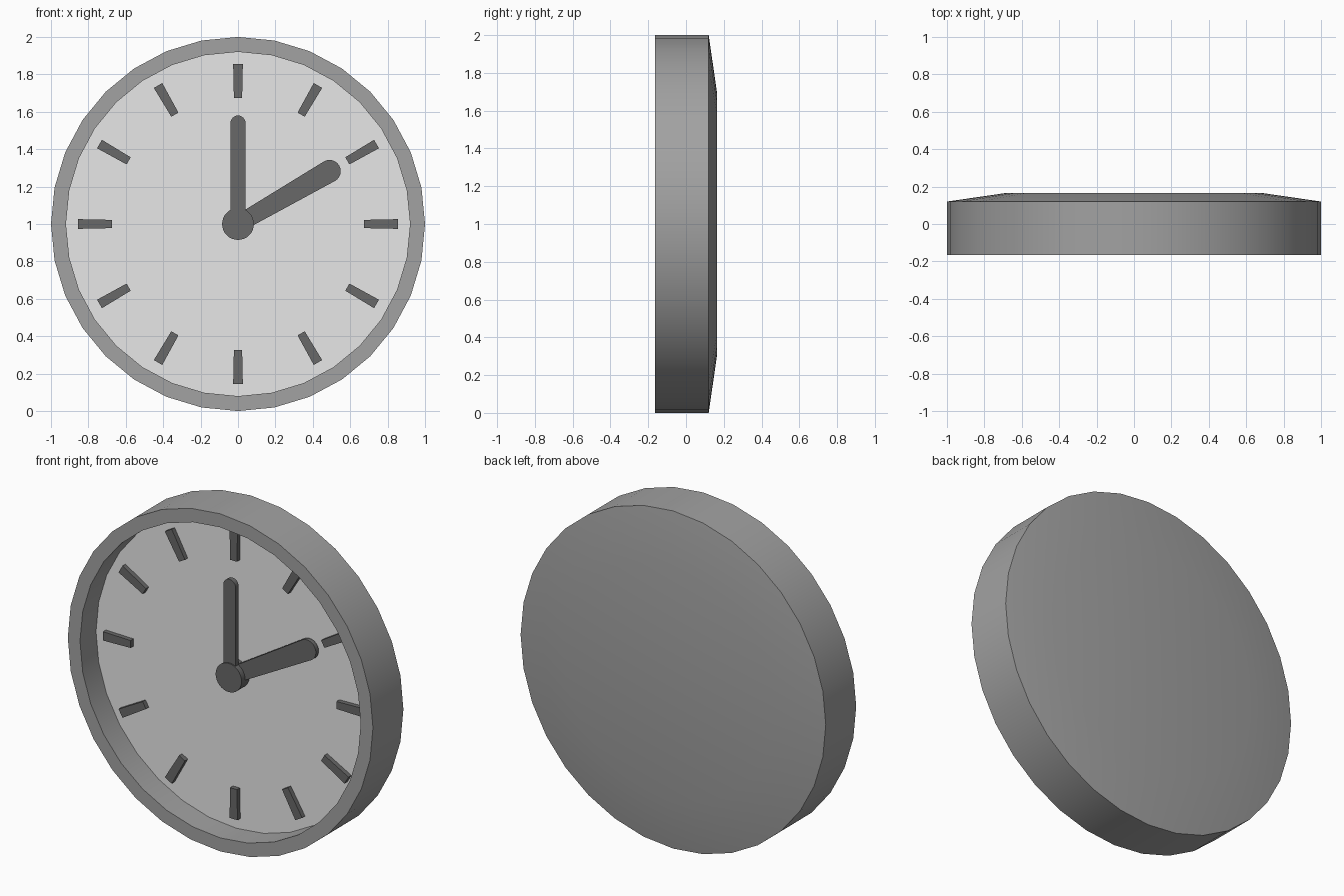
import bpy, bmesh, math

if "Cube" in bpy.data.objects:
    bpy.data.objects.remove(bpy.data.objects["Cube"])

def material(name, v):
    m = bpy.data.materials.new(name)
    m.diffuse_color = (v, v, v, 1)
    m.use_nodes = True
    m.node_tree.nodes["Principled BSDF"].inputs["Base Color"].default_value = m.diffuse_color
    return m

CASE = material("case grey", 0.36)
DIAL = material("dial pale grey", 0.80)
DARK = material("marker dark grey", 0.138)
CENTRE = 1.0  # height of the clock centre

def ring(r, n=32):
    return [(r * math.sin(2 * math.pi * i / n), r * math.cos(2 * math.pi * i / n)) for i in range(n)]

def loft(name, sections, mats):
    """Skin (outline, y) sections in order and cap both ends; the first cap uses the last material."""
    bm = bmesh.new()
    loops = [[bm.verts.new((x, y, z + CENTRE)) for x, z in pts] for pts, y in sections]
    for a, b in zip(loops, loops[1:]):
        n = len(a)
        for i in range(n):
            j = (i + 1) % n
            bm.faces.new((a[i], a[j], b[j], b[i]))
    bm.faces.new(loops[0]).material_index = len(mats) - 1
    bm.faces.new(loops[-1])
    bmesh.ops.recalc_face_normals(bm, faces=bm.faces[:])
    me = bpy.data.meshes.new(name)
    for f in bm.faces:
        f.smooth = True
    bm.to_mesh(me)
    bm.free()
    for m in mats:
        me.materials.append(m)
    me.set_sharp_from_angle(angle=math.radians(30))
    ob = bpy.data.objects.new(name, me)
    bpy.context.collection.objects.link(ob)
    return ob

def turned(pts, clock_angle):
    """Rotate an outline clockwise about the clock centre."""
    c, s = math.cos(clock_angle), math.sin(clock_angle)
    return [(x * c + z * s, -x * s + z * c) for x, z in pts]

def plate(name, pts, y0, y1):
    return loft(name, [(pts, y0), (pts, y1)], [DARK])

def hand(name, length, base_w, tip_w, clock_angle, y0, y1):
    """Straight hand with a rounded tip; length runs to the tip's arc centre."""
    pts = [(-base_w, 0)]
    for i in range(13):
        a = math.pi * (1 - i / 12)
        pts.append((tip_w * math.cos(a), length + tip_w * math.sin(a)))
    pts.append((base_w, 0))
    plate(name, turned(pts, clock_angle), y0, y1)

# Case: recessed dial, raised rim, side wall and bevelled back
loft("case", [(ring(0.92), -0.015), (ring(0.92), -0.165), (ring(1.0), -0.165),
              (ring(1.0), 0.12), (ring(0.69), 0.165)], [CASE, DIAL])

# Hour markers, slightly narrower toward the centre
for h in range(12):
    bar = [(-0.022, 0.675), (-0.026, 0.855), (0.026, 0.855), (0.022, 0.675)]
    plate(f"hour_marker_{h + 1}", turned(bar, math.radians(30 * (h + 1))), -0.042, -0.013)

# Hands and hub
hand("hour_hand", 0.565, 0.045, 0.06, math.radians(60), -0.055, -0.03)
hand("minute_hand", 0.54, 0.04, 0.04, 0.0, -0.08, -0.052)
plate("hub", ring(0.085), -0.088, -0.013)
